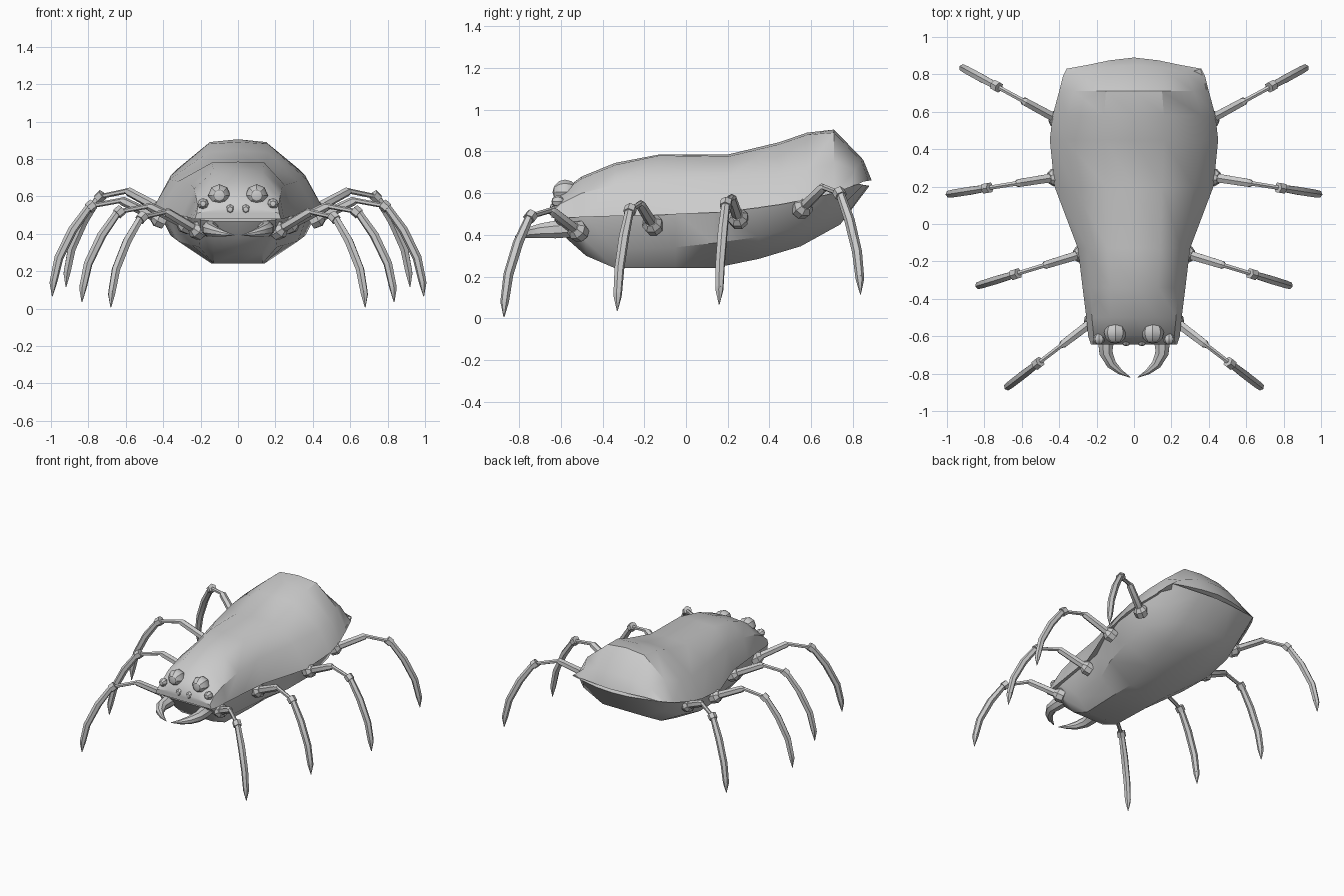
import bpy, bmesh, math
from mathutils import Vector

if "Cube" in bpy.data.objects:
    bpy.data.objects.remove(bpy.data.objects["Cube"])


def finish(name, bm, mirror=False, angle=30):
    bmesh.ops.recalc_face_normals(bm, faces=bm.faces)
    me = bpy.data.meshes.new(name)
    bm.to_mesh(me)
    bm.free()
    ob = bpy.data.objects.new(name, me)
    bpy.context.collection.objects.link(ob)
    bpy.ops.object.select_all(action='DESELECT')
    bpy.context.view_layer.objects.active = ob
    ob.select_set(True)
    bpy.ops.object.shade_smooth_by_angle(angle=math.radians(angle))
    if mirror:
        ob.modifiers.new("Mirror", 'MIRROR')
    return ob


def half_loft(name, sections):
    """Skin lists of right-hand points (rim to centre), mirrored across x."""
    bm = bmesh.new()
    rings = []
    for half in sections:
        full = half + [(-x, y, z) for x, y, z in reversed(half) if x > 1e-5]
        rings.append([bm.verts.new(p) for p in full])
    for a, b in zip(rings, rings[1:]):
        for i in range(len(a) - 1):
            bm.faces.new((a[i], a[i + 1], b[i + 1], b[i]))
        bm.faces.new((a[-1], a[0], b[0], b[-1]))
    bm.faces.new(rings[0])
    bm.faces.new(rings[-1])
    return finish(name, bm, angle=35)


def tube(bm, pts, radii, n=6):
    """Tapered tube along a path."""
    pts = [Vector(p) for p in pts]
    rings = []
    for i, p in enumerate(pts):
        d = (pts[min(i + 1, len(pts) - 1)] - pts[max(i - 1, 0)]).normalized()
        side = d.cross(Vector((0, 0, 1)))
        if side.length < 1e-3:
            side = Vector((1, 0, 0))
        side.normalize()
        up = side.cross(d)
        rings.append([bm.verts.new(p + radii[i] * (
            side * math.cos(2 * math.pi * (k + .5) / n) + up * math.sin(2 * math.pi * (k + .5) / n)))
            for k in range(n)])
    for a, b in zip(rings, rings[1:]):
        for k in range(n):
            bm.faces.new((a[k], a[(k + 1) % n], b[(k + 1) % n], b[k]))
    bm.faces.new(rings[0])
    bm.faces.new(rings[-1])


# Upper shell: y, rim width/height, side width/height, shoulder width/height, crown height
shell = [
    (-.645, .23, .48, .22, .51, .12, .53, .535),
    (-.60, .245, .48, .215, .55, .13, .60, .605),
    (-.50, .255, .485, .225, .60, .13, .67, .68),
    (-.34, .275, .49, .235, .64, .13, .735, .745),
    (-.13, .30, .495, .25, .66, .14, .78, .785),
    (.20, .425, .51, .32, .68, .15, .775, .785),
    (.45, .45, .545, .365, .69, .16, .835, .845),
    (.58, .435, .57, .36, .71, .16, .88, .89),
    (.71, .40, .60, .32, .75, .15, .89, .905),
]
sections = [[(a, y, b), (c, y, d), (e, y, f), (0, y, g)] for y, a, b, c, d, e, f, g in shell]
sections.append([(.38, .79, .63), (.28, .81, .71), (.14, .84, .755), (0, .85, .76)])
sections.append([(.36, .83, .645), (.25, .85, .655), (.13, .875, .66), (0, .89, .662)])
half_loft("upper_shell", sections)

# Underside: y, rim width/height, flank width/height, belly width/height
belly = [
    (-.63, .21, .49, .20, .475, .12, .465),
    (-.57, .22, .49, .20, .43, .13, .38),
    (-.48, .235, .49, .205, .37, .13, .30),
    (-.34, .255, .50, .21, .33, .13, .24),
    (-.05, .295, .51, .25, .34, .14, .24),
    (.13, .38, .52, .32, .36, .14, .24),
    (.35, .43, .53, .36, .39, .16, .285),
    (.55, .43, .57, .36, .44, .18, .345),
    (.74, .385, .62, .33, .53, .17, .45),
]
sections = [[(a, y, b), (c, y, d), (e, y, f), (0, y, f)] for y, a, b, c, d, e, f in belly]
sections.append([(.355, .83, .645), (.25, .85, .64), (.13, .87, .635), (0, .88, .635)])
half_loft("underside", sections)

# Legs: one shared profile (reach, height), turned and raised per leg
legs = [
    ("front", .22, -.52, -37.5, 0),
    ("mid_front", .28, -.16, -17, .03),
    ("mid_rear", .42, .25, -9, .06),
    ("rear", .41, .56, 28.5, .11),
]
for name, hx, hy, deg, lift in legs:
    c, s = math.cos(math.radians(deg)), math.sin(math.radians(deg))

    def at(r, z):
        return (hx + r * c, hy + r * s, z + lift)

    bm = bmesh.new()
    # hip socket, thigh, thin link, knee collar, shin with claw
    tube(bm, [at(-.03, .405), at(.01, .425), at(.035, .437)], [.045, .05, .03], 8)
    tube(bm, [at(.0, .42), at(.20, .515), at(.215, .52)], [.027, .024, .014])
    tube(bm, [at(.20, .52), at(.375, .488)], [.014, .013])
    tube(bm, [at(.355, .50), at(.385, .475)], [.03, .03])
    tube(bm, [at(.375, .49), at(.47, .36), at(.545, .21), at(.572, .09)], [.021, .025, .024, .021])
    tube(bm, [at(.570, .10), at(.575, .075), at(.580, .005)], [.021, .02, .002])
    finish(name + "_legs", bm, mirror=True)

# Eyes: one large and two small per side
bm = bmesh.new()
for x, y, z, r in [(.10, -.58, .605, .06), (.187, -.615, .56, .03), (.042, -.625, .53, .028)]:
    new = bmesh.ops.create_uvsphere(bm, u_segments=8, v_segments=6, radius=r)["verts"]
    for v in new:
        px, py, pz = v.co
        v.co = (px + x, y - pz, z + py)
finish("eyes", bm, mirror=True)

# Fangs curving inward
bm = bmesh.new()
tube(bm, [(.145, -.56, .43), (.15, -.63, .425), (.15, -.69, .42), (.12, -.75, .41),
          (.075, -.79, .40), (.02, -.82, .392)], [.045, .045, .038, .028, .016, .002], 8)
finish("fangs", bm, mirror=True)
